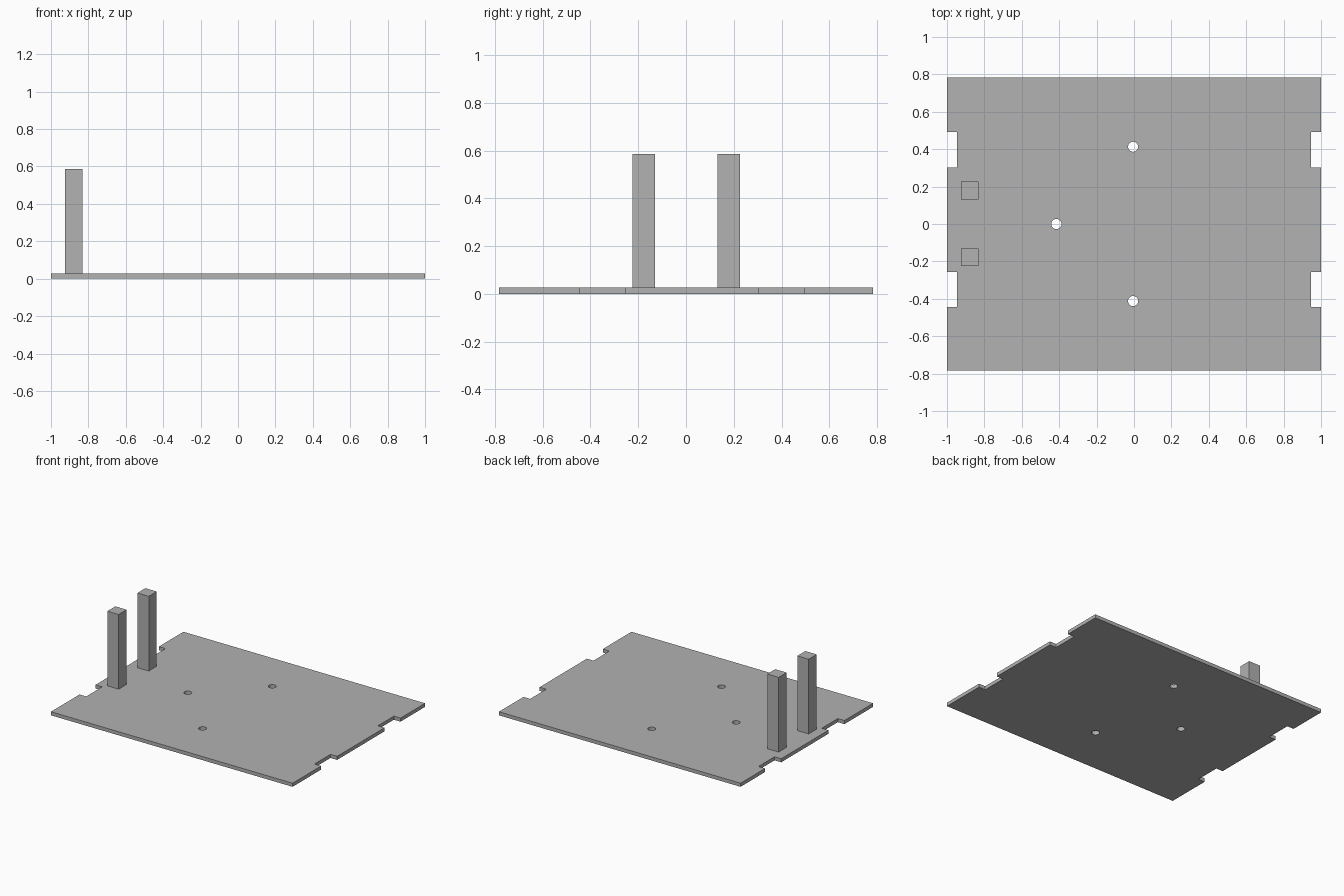
import bpy
import bmesh
from mathutils import Matrix, Vector

cube = bpy.data.objects.get("Cube")
if cube:
    bpy.data.objects.remove(cube, do_unlink=True)

PLATE_X, PLATE_Y, PLATE_Z = 1.0, 0.783, 0.027
NOTCH_DEPTH = 0.055
POST_TOP = 0.586

# Single neutral colour
grey = bpy.data.materials.new("light_grey")
grey.use_nodes = True
colour = (0.445, 0.445, 0.445, 1)
grey.diffuse_color = colour
grey.node_tree.nodes["Principled BSDF"].inputs["Base Color"].default_value = colour


def add_box(bm, low, high):
    low, high = Vector(low), Vector(high)
    matrix = Matrix.Translation((low + high) / 2) @ Matrix.Diagonal((*(high - low), 1))
    bmesh.ops.create_cube(bm, size=1, matrix=matrix)


def make_object(name, bm):
    mesh = bpy.data.meshes.new(name)
    bm.to_mesh(mesh)
    bm.free()
    mesh.materials.append(grey)
    obj = bpy.data.objects.new(name, mesh)
    bpy.context.collection.objects.link(obj)
    return obj


# Base plate
bm = bmesh.new()
add_box(bm, (-PLATE_X, -PLATE_Y, 0), (PLATE_X, PLATE_Y, PLATE_Z))
plate = make_object("base_plate", bm)

# Edge notches and round holes, cut as one shape
bm = bmesh.new()
for side in (-1, 1):
    inner, outer = sorted((side * (PLATE_X - NOTCH_DEPTH), side * (PLATE_X + 0.1)))
    for y0, y1 in ((-0.445, -0.256), (0.303, 0.493)):
        add_box(bm, (inner, y0, -0.1), (outer, y1, 0.1))
for x, y in ((-0.005, 0.413), (-0.005, -0.412), (-0.415, 0)):
    bmesh.ops.create_cone(bm, cap_ends=True, segments=32, radius1=0.027, radius2=0.027,
                          depth=0.2, matrix=Matrix.Translation((x, y, 0)))
cutter = make_object("plate_cutter", bm)
cutter.hide_render = True

cut = plate.modifiers.new("notches_and_holes", "BOOLEAN")
cut.operation = "DIFFERENCE"
cut.solver = "EXACT"
cut.object = cutter
bpy.context.view_layer.objects.active = plate
bpy.ops.object.modifier_apply(modifier=cut.name)
bpy.data.objects.remove(cutter, do_unlink=True)

# Pair of upright posts near the right edge
for name, y in (("front_post", -0.177), ("back_post", 0.179)):
    bm = bmesh.new()
    add_box(bm, (-0.925, y - 0.047, PLATE_Z), (-0.831, y + 0.047, POST_TOP))
    make_object(name, bm)
